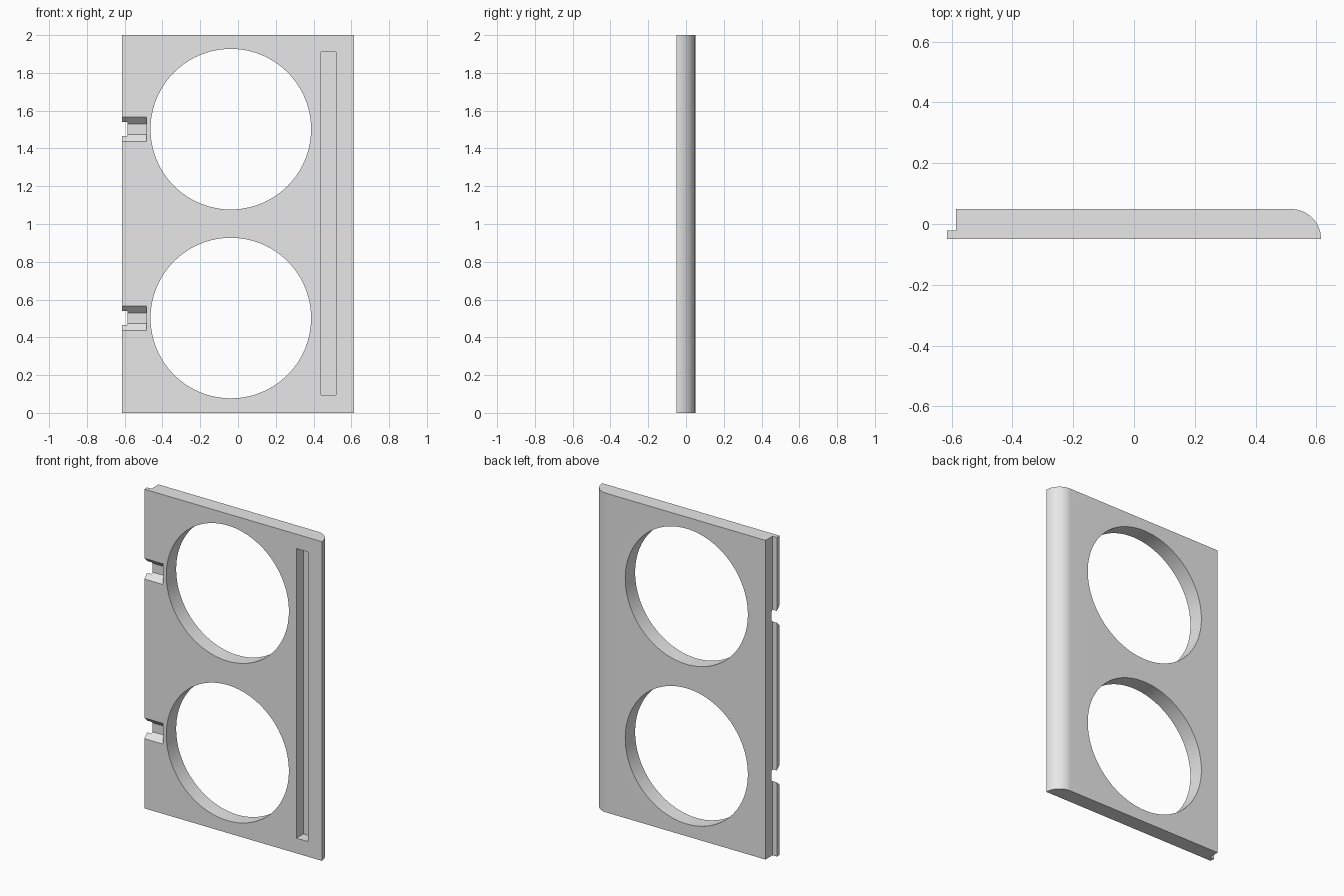
import bpy, bmesh, math
from mathutils import Vector

cube = bpy.data.objects.get("Cube")
if cube:
    bpy.data.objects.remove(cube, do_unlink=True)

grey = bpy.data.materials.new("light_grey")
grey.use_nodes = True
colour = (0.8, 0.8, 0.8, 1)
grey.diffuse_color = colour
grey.node_tree.nodes["Principled BSDF"].inputs["Base Color"].default_value = colour

HALF_X, HALF_Y, HEIGHT = 0.615, 0.049, 2.0
LEVELS = (0.502, 1.502)


def prism(name, points, offset):
    """Extrude a planar outline along offset into a closed solid."""
    bm = bmesh.new()
    face = bm.faces.new([bm.verts.new(p) for p in points])
    result = bmesh.ops.extrude_face_region(bm, geom=[face], use_keep_orig=True)
    moved = [v for v in result["geom"] if isinstance(v, bmesh.types.BMVert)]
    bmesh.ops.translate(bm, verts=moved, vec=Vector(offset))
    bmesh.ops.recalc_face_normals(bm, faces=bm.faces)
    mesh = bpy.data.meshes.new(name)
    bm.to_mesh(mesh)
    bm.free()
    mesh.materials.append(grey)
    obj = bpy.data.objects.new(name, mesh)
    bpy.context.collection.objects.link(obj)
    return obj


# Plate: stepped lip on one long edge, rounded back corner on the other
radius = 2 * HALF_Y
lip_x, lip_y = -0.585, -0.021
outline = [(-HALF_X, -HALF_Y), (-HALF_X, lip_y), (lip_x, lip_y), (lip_x, HALF_Y)]
for i in range(25):
    a = math.pi / 2 * (1 - i / 24)
    outline.append((HALF_X - radius + radius * math.cos(a),
                    -HALF_Y + radius * math.sin(a)))
plate = prism("plate", [(x, y, 0) for x, y in outline], (0, 0, HEIGHT))

cutters = []
for z in LEVELS:
    # Large round opening
    ring = [2 * math.pi * i / 96 for i in range(96)]
    cutters.append(prism("opening_cutter",
        [(-0.038 + 0.425 * math.cos(a), -0.2, z + 0.425 * math.sin(a)) for a in ring],
        (0, 0.4, 0)))
    # Edge notch with sloped sides
    section = [(-0.069, -0.085), (-0.069, 0.085), (-0.012, 0.028), (-0.012, -0.028)]
    cutters.append(prism("notch_cutter",
        [(-0.7, y, z + dz) for y, dz in section], (0.215, 0, 0)))

# Long blind slot in the front
slot = [(0.44, 0.095), (0.52, 0.095), (0.52, 1.91), (0.44, 1.91)]
cutters.append(prism("slot_cutter", [(x, -0.1, z) for x, z in slot], (0, 0.12, 0)))

bpy.ops.object.select_all(action="DESELECT")
plate.select_set(True)
bpy.context.view_layer.objects.active = plate
for cutter in cutters:
    cutter.hide_render = True
    mod = plate.modifiers.new("cut", "BOOLEAN")
    mod.operation = "DIFFERENCE"
    mod.solver = "EXACT"
    mod.object = cutter
    bpy.ops.object.modifier_apply(modifier=mod.name)
for cutter in cutters:
    bpy.data.objects.remove(cutter, do_unlink=True)

bpy.ops.object.shade_smooth_by_angle(angle=math.radians(25))
